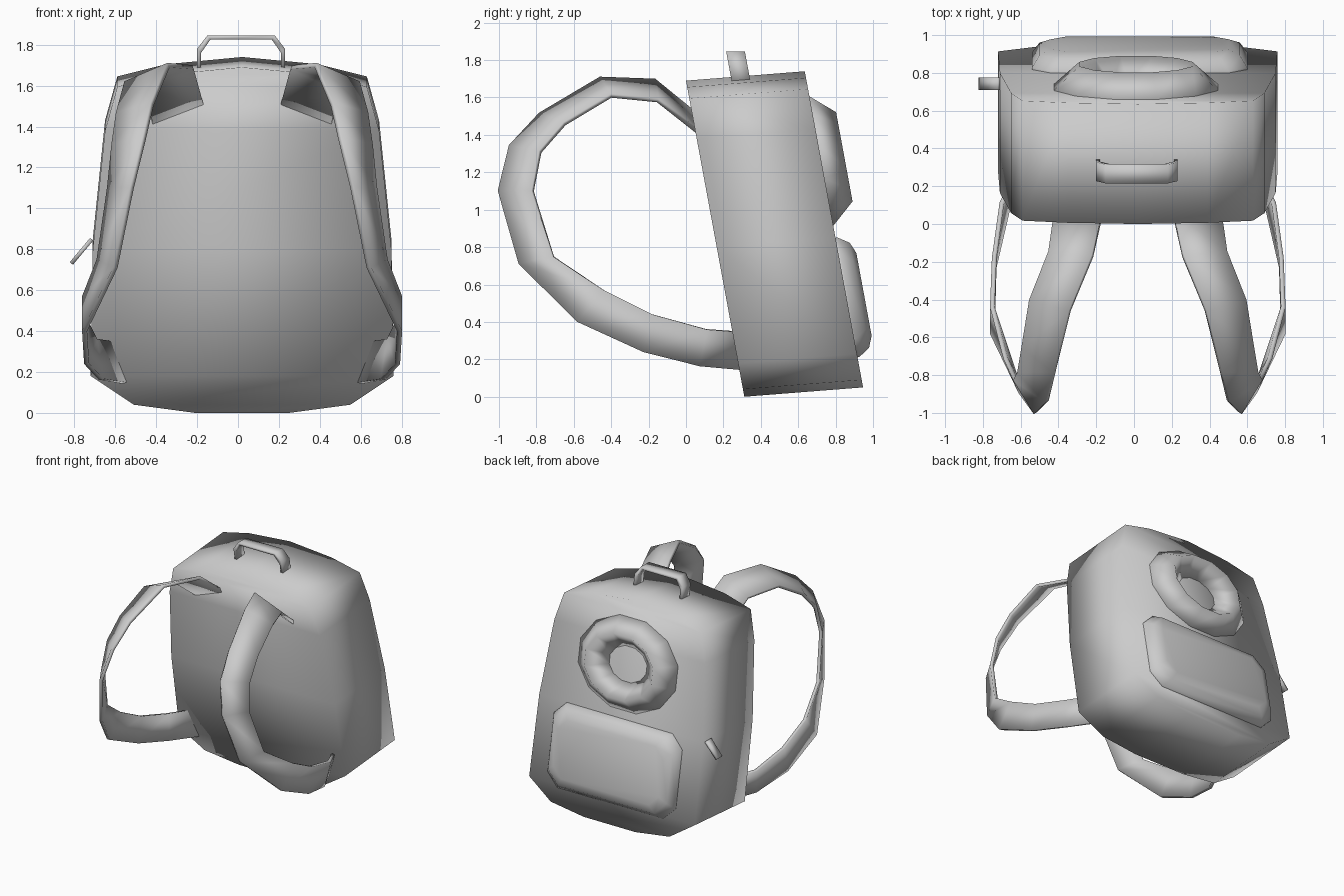
import bpy, bmesh, math
from mathutils import Vector, Matrix

cube = bpy.data.objects.get("Cube")
if cube:
    bpy.data.objects.remove(cube, do_unlink=True)

CX = 0.02                                   # symmetry plane of the bag
LEAN = 0.1845                               # how far the bag leans per unit of height
DEPTH = Vector((0, 0.635, 0.05))            # front panel to back panel

grey = bpy.data.materials.new("grey_fabric")
grey.use_nodes = True
grey.diffuse_color = (0.6, 0.6, 0.6, 1)
grey.node_tree.nodes["Principled BSDF"].inputs["Base Color"].default_value = (0.6, 0.6, 0.6, 1)


def finish(name, bm):
    """Turn a bmesh into a smooth shaded object."""
    bmesh.ops.recalc_face_normals(bm, faces=bm.faces)
    for f in bm.faces:
        f.smooth = True
    mesh = bpy.data.meshes.new(name)
    bm.to_mesh(mesh)
    bm.free()
    mesh.materials.append(grey)
    obj = bpy.data.objects.new(name, mesh)
    bpy.context.collection.objects.link(obj)
    return obj


def bridge(bm, a, b, closed=True):
    """Quads between two rows of vertices."""
    n = len(a)
    for i in range(n if closed else n - 1):
        j = (i + 1) % n
        bm.faces.new((a[i], a[j], b[j], b[i]))


# Frame of the back panel: u across, v up the slope, w outward
up = Vector((0, -LEAN, 1)).normalized()
across = Vector((-1, 0, 0))
out = across.cross(up)


def back_frame(x, z):
    y = DEPTH.y + (1.69 + DEPTH.z - z) * LEAN
    m = Matrix((across, up, out)).transposed().to_4x4()
    m.translation = (x, y, z)
    return m


# Main bag: leaning prism, panels filled in horizontal strips
rows = [(0.37, 1.655), (0.61, 1.595), (0.67, 1.38), (0.73, 0.8),
        (0.74, 0.18), (0.53, 0.04), (0.23, 0.0)]
bm = bmesh.new()
outlines = []
for shift in (Vector(), DEPTH):
    def vert(x, z):
        return bm.verts.new(Vector((CX + x, (1.69 - z) * LEAN, z)) + shift)
    peak = vert(0, 1.69)
    right = [vert(x, z) for x, z in rows]
    left = [vert(-x, z) for x, z in rows]
    bm.faces.new((peak, right[0], left[0]))
    bridge(bm, right, left, closed=False)
    outlines.append([peak] + right + left[::-1])
bridge(bm, *outlines)
finish("main_bag", bm)

# Shoulder straps: twisted ribbons between an outer and an inner edge
outer_edge = [(0.19, 0.05, 1.51), (0.24, -0.17, 1.69), (0.36, -0.46, 1.70), (0.44, -0.78, 1.51),
              (0.48, -0.94, 1.34), (0.54, -1.0, 1.10), (0.62, -0.89, 0.71), (0.77, -0.58, 0.40),
              (0.76, -0.23, 0.24), (0.69, 0.07, 0.165), (0.57, 0.30, 0.145)]
inner_edge = [(0.44, 0.06, 1.42), (0.47, -0.15, 1.585), (0.57, -0.40, 1.61), (0.61, -0.65, 1.46),
              (0.63, -0.78, 1.31), (0.65, -0.82, 1.10), (0.70, -0.71, 0.75), (0.77, -0.44, 0.57),
              (0.76, -0.18, 0.44), (0.72, 0.11, 0.36), (0.63, 0.30, 0.345)]
for side, name in ((1, "left_strap"), (-1, "right_strap")):
    bm = bmesh.new()
    edges = [[bm.verts.new((CX + side * x, y, z)) for x, y, z in e]
             for e in (outer_edge, inner_edge)]
    bridge(bm, *edges, closed=False)
    strap = finish(name, bm)
    solid = strap.modifiers.new("thickness", 'SOLIDIFY')
    solid.thickness = 0.025
    solid.offset = 0

# Carry handle: flat band bent over the top
bm = bmesh.new()
half = [(0.215, 1.66), (0.215, 1.78), (0.165, 1.845)]
path = [(-x, z) for x, z in half] + half[::-1]
inside = [(x * 0.91, z - (0.02 if z > 1.7 else 0)) for x, z in path]
loops = []
for pts, dy in ((path, -0.05), (path, 0.05), (inside, 0.05), (inside, -0.05)):
    loops.append([bm.verts.new((0.015 + x, 0.265 + dy + (1.845 - z) * LEAN, z)) for x, z in pts])
for i in range(4):
    bridge(bm, loops[i], loops[(i + 1) % 4], closed=False)
for end in (0, -1):
    bm.faces.new([l[end] for l in loops])
finish("carry_handle", bm)

# Padded ring on the upper back: oval with a diamond section
bm = bmesh.new()
section = [(0.45, 0), (0.31, 0.125), (0.17, 0), (0.31, -0.1)]
rings = []
for k in range(12):
    a = math.tau * (k + 0.5) / 12
    rings.append([bm.verts.new((r * math.cos(a), r * 0.81 * math.sin(a), w)) for r, w in section])
for k in range(12):
    bridge(bm, rings[k], rings[(k + 1) % 12])
bm.transform(back_frame(0.01, 1.26))
finish("padded_ring", bm)

# Back pocket: chamfered panel with a sloping rim
bm = bmesh.new()
layers = []
for w, h, cut, lift in ((0.57, 0.325, 0.1, -0.02), (0.57, 0.325, 0.1, 0.01),
                        (0.53, 0.285, 0.1, 0.07), (0.47, 0.225, 0.08, 0.095)):
    corner = [(w, h - cut), (w - cut, h)]
    pts = corner + [(-x, y) for x, y in corner[::-1]]
    pts += [(-x, -y) for x, y in pts]
    layers.append([bm.verts.new((x, y, lift)) for x, y in pts])
for a, b in zip(layers, layers[1:]):
    bridge(bm, a, b)
bm.faces.new(layers[0])
bm.faces.new(layers[-1])
bm.transform(back_frame(0.03, 0.53))
finish("back_pocket", bm)

# Small pull tab on the right side
bm = bmesh.new()
bmesh.ops.create_cube(bm, size=1)
bm.transform(Matrix.Translation((-0.765, 0.742, 0.79)) @ Matrix.Rotation(math.radians(40), 4, 'Y')
             @ Matrix.Diagonal((0.02, 0.065, 0.155, 1)))
finish("pull_tab", bm)
